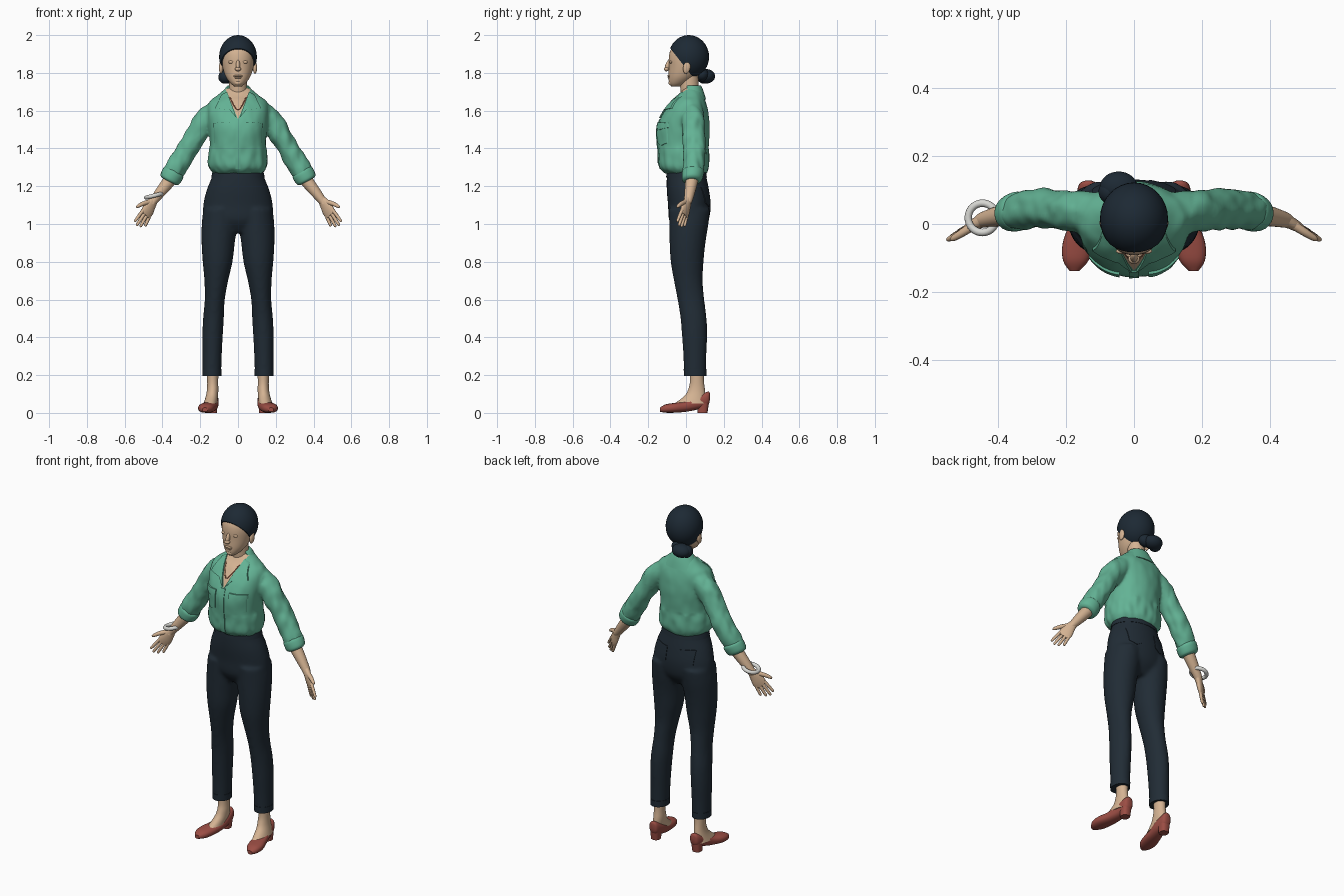
import bpy, bmesh, math
from mathutils import Vector, Matrix, noise
from mathutils.bvhtree import BVHTree

if "Cube" in bpy.data.objects:
    bpy.data.objects.remove(bpy.data.objects["Cube"])

X, Y, Z = Vector((1, 0, 0)), Vector((0, 1, 0)), Vector((0, 0, 1))


def material(name, rgb):
    m = bpy.data.materials.new(name)
    m.diffuse_color = (*rgb, 1)
    m.use_nodes = True
    m.node_tree.nodes["Principled BSDF"].inputs["Base Color"].default_value = m.diffuse_color
    return m


GREEN = material("green_cloth", (0.125, 0.45, 0.30))
NAVY = material("navy_cloth", (0.015, 0.025, 0.036))
HAIR = material("dark_hair", (0.012, 0.022, 0.034))
SKIN = material("skin", (0.66, 0.45, 0.29))
RED = material("red_leather", (0.33, 0.075, 0.058))
SILVER = material("silver", (0.68, 0.68, 0.65))
COPPER = material("copper", (0.36, 0.13, 0.07))


def finish(bm, name, *mats):
    bmesh.ops.recalc_face_normals(bm, faces=bm.faces)
    me = bpy.data.meshes.new(name)
    bm.to_mesh(me)
    bm.free()
    for m in mats:
        me.materials.append(m)
    ob = bpy.data.objects.new(name, me)
    bpy.context.collection.objects.link(ob)
    bpy.ops.object.select_all(action='DESELECT')
    ob.select_set(True)
    bpy.context.view_layer.objects.active = ob
    bpy.ops.object.shade_smooth_by_angle(angle=math.radians(45))
    return ob


def spline(secs, k):
    """Catmull-Rom through section tuples (x, y, z, ru, rv)."""
    out = []
    for i in range(len(secs) - 1):
        a, b, c, d = (secs[max(0, min(len(secs) - 1, i + j))] for j in (-1, 0, 1, 2))
        for t in (j / k for j in range(k)):
            out.append([0.5 * (2 * q + (r - p) * t + (2 * p - 5 * q + 4 * r - s) * t * t
                               + (3 * q - p - 3 * r + s) * t ** 3)
                        for p, q, r, s in zip(a, b, c, d)])
    return out + [list(secs[-1])]


def loft(bm, secs, u=X, v=None, s=1, n=24, p=2.0, k=4):
    """Skin elliptical sections; without v they stand square to the path."""
    pts = spline(secs, k)
    rings = []
    for i, q in enumerate(pts):
        tan = Vector(pts[min(i + 1, len(pts) - 1)][:3]) - Vector(pts[max(i - 1, 0)][:3])
        w = v or tan.cross(u).normalized()
        ring = []
        for j in range(n):
            a = 2 * math.pi * j / n
            c, e = math.cos(a), math.sin(a)
            co = (Vector(q[:3]) + u * q[3] * math.copysign(abs(c) ** (2 / p), c)
                  + w * q[4] * math.copysign(abs(e) ** (2 / p), e))
            ring.append(bm.verts.new((co.x * s, co.y, co.z)))
        rings.append(ring)
    for a, b in zip(rings, rings[1:]):
        for j in range(n):
            bm.faces.new((a[j], a[(j + 1) % n], b[(j + 1) % n], b[j]))
    bm.faces.new(rings[0])
    bm.faces.new(rings[-1])
    return bm


def ball(bm, co, r, rx=0.0):
    m = Matrix.Translation(co) @ Matrix.Rotation(rx, 4, 'X') @ Matrix.Diagonal((*r, 1))
    bmesh.ops.create_uvsphere(bm, u_segments=32, v_segments=20, radius=1, matrix=m)
    return bm


def cut(bm, co, no):
    """Remove the side the normal points to and close the cut."""
    geom = bm.verts[:] + bm.edges[:] + bm.faces[:]
    bmesh.ops.bisect_plane(bm, geom=geom, plane_co=co, plane_no=no, clear_outer=True)
    bmesh.ops.holes_fill(bm, edges=[e for e in bm.edges if e.is_boundary], sides=0)


def fuse(bm, voxel, rounds):
    """Weld overlapping lofts into one smooth skin."""
    ob = finish(bm, "temporary")
    m = ob.modifiers.new("weld", 'REMESH')
    m.mode, m.voxel_size = 'VOXEL', voxel
    m = ob.modifiers.new("relax", 'SMOOTH')
    m.factor, m.iterations = 0.5, rounds
    me = bpy.data.meshes.new_from_object(ob.evaluated_get(bpy.context.evaluated_depsgraph_get()))
    bpy.data.objects.remove(ob)
    out = bmesh.new()
    out.from_mesh(me)
    bpy.data.meshes.remove(me)
    out.normal_update()
    return out


def plate(name, tree, pts, mat, s=1, off=0.005, f=1):
    """Thin patch laid on a surface; f = 1 front, -1 back."""
    bm = bmesh.new()
    bm.faces.new([bm.verts.new((s * x, 0, z)) for x, z in pts])
    bmesh.ops.triangulate(bm, faces=bm.faces[:])
    bmesh.ops.subdivide_edges(bm, edges=bm.edges[:], cuts=7, use_grid_fill=True)
    for v in bm.verts:
        hit = tree.ray_cast(Vector((v.co.x, -f, v.co.z)), Vector((0, f, 0)))[0]
        v.co.y = (hit or tree.find_nearest(v.co)[0]).y + 0.002 * f
    ext = bmesh.ops.extrude_face_region(bm, geom=bm.faces[:], use_keep_orig=True)
    for v in ext["geom"]:
        if isinstance(v, bmesh.types.BMVert):
            v.co.y -= (off + 0.002) * f
    return finish(bm, name, mat)


# Trousers: pelvis and two legs welded together
bm = loft(bmesh.new(), [(0, 0, 1.31, .125, .098), (0, .003, 1.25, .138, .105), (0, .01, 1.18, .166, .112),
                        (0, .018, 1.10, .184, .113), (0, .015, 1.02, .18, .104), (0, .012, .955, .12, .06)],
          v=Y, n=40)
for s in (1, -1):
    loft(bm, [(.095, .018, 1.08, .088, .109), (.098, .015, 1.0, .094, .104), (.105, .008, .9, .088, .095),
              (.108, .006, .8, .079, .087), (.115, .012, .7, .063, .076), (.123, .026, .6, .053, .071),
              (.13, .04, .5, .055, .069), (.135, .045, .4, .054, .066), (.137, .047, .3, .051, .061),
              (.138, .048, .2, .049, .058)], v=Y, s=s, n=32)
trousers = fuse(bm, .011, 4)
trouser_tree = BVHTree.FromBMesh(trousers)
finish(trousers, "trousers", NAVY)
finish(loft(bmesh.new(), [(0, .003, 1.245, .142, .108), (0, 0, 1.30, .13, .102)], v=Y, n=40), "waistband", NAVY)
for s in (1, -1):
    finish(loft(bmesh.new(), [(.138, .048, .232, .0505, .06), (.138, .048, .196, .05, .0595)], v=Y, s=s, n=32),
           "trouser_hem", NAVY)
    plate("back_pocket", trouser_tree, [(.04, 1.19), (.125, 1.195), (.12, 1.11), (.08, 1.09), (.045, 1.11)],
          NAVY, s, .003, -1)

# Shirt: torso and sleeves welded, with soft folds
bm = loft(bmesh.new(), [(0, 0, 1.265, .125, .105), (0, -.01, 1.30, .153, .131), (0, -.012, 1.36, .156, .134),
                        (0, -.015, 1.42, .148, .136), (0, -.015, 1.50, .154, .14), (0, -.007, 1.56, .16, .129),
                        (0, .005, 1.61, .163, .111), (0, .015, 1.65, .15, .089), (0, .025, 1.68, .112, .068),
                        (0, .035, 1.72, .062, .048)], v=Y, n=48, p=2.2)
for s in (1, -1):
    loft(bm, [(.10, .035, 1.60, .056, .06), (.165, .037, 1.555, .061, .063), (.223, .04, 1.47, .06, .057),
              (.275, .045, 1.385, .058, .056), (.328, .04, 1.297, .056, .057), (.352, .035, 1.255, .05, .052),
              (.362, .03, 1.235, .045, .047)], u=Y, s=s)
shirt = fuse(bm, .009, 4)
for v in shirt.verts:
    c = v.co
    amp = .007 if abs(c.x) > .17 or c.z < 1.4 else .003
    v.co += v.normal * amp * noise.noise(Vector((c.x * 26, c.y * 26, c.z * 14)))
# open neckline with clean edges
for s in (1, -1):
    bmesh.ops.bisect_plane(shirt, geom=shirt.verts[:] + shirt.edges[:] + shirt.faces[:],
                           plane_co=(0, 0, 1.555), plane_no=(s, 0, -.42))
for f in shirt.faces:
    c = f.calc_center_median()
    f.material_index = int(c.y < .02 and abs(c.x) < (c.z - 1.555) * .42)
shirt_tree = BVHTree.FromBMesh(shirt)
finish(shirt, "shirt", GREEN, SKIN)

collar = loft(bmesh.new(), [(0, .03, 1.66, .118, .076), (0, .032, 1.70, .082, .062), (0, .034, 1.728, .06, .048),
                            (0, .034, 1.734, .052, .042)], v=Y, n=40)
cut(collar, (0, .005, 0), (0, -1, 0))
finish(collar, "collar_stand", GREEN)
plate("button_placket", shirt_tree, [(-.014, 1.29), (.014, 1.29), (.014, 1.555), (-.014, 1.555)], GREEN, 1, .004)
for s in (1, -1):
    plate("collar_flap", shirt_tree, [(.058, 1.70), (.088, 1.685), (.122, 1.612), (.045, 1.605), (.008, 1.562)],
          GREEN, s, .009)
    plate("chest_pocket", shirt_tree, [(.045, 1.525), (.128, 1.525), (.126, 1.43), (.088, 1.415), (.047, 1.43)],
          GREEN, s, .004)
    plate("pocket_flap", shirt_tree, [(.042, 1.54), (.132, 1.535), (.132, 1.51), (.088, 1.498), (.042, 1.512)],
          GREEN, s, .008)
    finish(loft(bmesh.new(), [(.335, .038, 1.282, .05, .05), (.342, .037, 1.27, .058, .059),
                              (.361, .032, 1.237, .053, .056), (.367, .03, 1.226, .04, .042)], u=Y, s=s),
           "rolled_cuff", GREEN)

# Necklace resting in the neckline
chain = []
for x, z in ((-.042, 1.672), (-.026, 1.635), (0, 1.605), (.026, 1.635), (.042, 1.672)):
    hit = shirt_tree.ray_cast(Vector((x, -1, z)), Y)[0]
    chain.append((x, hit.y - .001, z, .003, .003))
finish(loft(bmesh.new(), chain, u=Y, n=8), "necklace", COPPER)

# Forearms, hands and fingers
d = Vector((.497, -.26, -.83)).normalized()
w = Vector((.68, -.5, .5))
w = (w - d * w.dot(d)).normalized()
wrist = Vector((.445, .012, 1.125))


def at(a, b):
    return tuple(wrist + d * a + w * b)


for s in (1, -1):
    bm = loft(bmesh.new(), [(.33, .037, 1.27, .037, .037), (.39, .025, 1.195, .031, .031),
                            (.445, .012, 1.125, .023, .022), (.455, .006, 1.108, .02, .018)], u=Y, s=s)
    loft(bm, [(*at(-.015, 0), .02, .018), (*at(.025, .003), .031, .018), (*at(.065, 0), .037, .015),
              (*at(.095, 0), .034, .01)], u=w, s=s)
    for i, length in ((-1.5, .062), (-.5, .082), (.5, .09), (1.5, .08)):
        b = .0175 * i
        loft(bm, [(*at(.08, b), .0095, .0095), (*at(.08 + length * .6, b * 1.2), .0085, .0085),
                  (*at(.08 + length * .93, b * 1.3), .007, .007), (*at(.08 + length, b * 1.3), .003, .003)],
             u=w, s=s, n=10)
    loft(bm, [(*at(.015, .012), .014, .014), (*at(.05, .045), .012, .012), (*at(.08, .065), .009, .009),
              (*at(.092, .07), .004, .004)], u=d.cross(w), s=s, n=12)
    finish(bm, "forearm_and_hand", SKIN)

# Bracelet on one wrist
ring = bmesh.new()
loop = []
turn = Matrix.Rotation(math.radians(-14), 3, 'Y')
hoop = [[ring.verts.new(turn @ Vector(((.043 + .011 * math.cos(b)) * math.cos(a),
                                       (.043 + .011 * math.cos(b)) * math.sin(a), .011 * math.sin(b)))
                        + Vector((-.445, .018, 1.15)))
         for b in (math.tau * j / 12 for j in range(12))] for a in (math.tau * i / 36 for i in range(36))]
for i in range(36):
    for j in range(12):
        a, b = hoop[i], hoop[(i + 1) % 36]
        ring.faces.new((a[j], b[j], b[(j + 1) % 12], a[(j + 1) % 12]))
finish(ring, "bracelet", SILVER)

# Head, neck and facial features
bm = loft(bmesh.new(), [(0, -.055, 1.728, .018, .022), (0, -.042, 1.745, .04, .047), (0, -.022, 1.78, .065, .07),
                        (0, -.005, 1.83, .081, .086), (0, 0, 1.88, .087, .091), (0, .005, 1.92, .083, .087),
                        (0, .012, 1.96, .062, .066), (0, .015, 1.985, .03, .03)], v=Y, n=40)
loft(bm, [(0, .03, 1.60, .06, .05), (0, .025, 1.67, .052, .05), (0, .018, 1.73, .047, .049),
          (0, .018, 1.81, .047, .05)], v=Y, n=32)
ball(bm, (0, -.096, 1.838), (.011, .014, .032), math.radians(-18))
ball(bm, (0, -.103, 1.82), (.017, .014, .011))
ball(bm, (0, -.09, 1.784), (.024, .009, .006))
ball(bm, (0, -.087, 1.775), (.02, .01, .006))
ball(bm, (0, -.077, 1.747), (.02, .016, .014))
for s in (1, -1):
    ball(bm, (s * .036, -.08, 1.857), (.017, .008, .008))
    ball(bm, (s * .09, .004, 1.828), (.011, .019, .033), math.radians(-10))
finish(bm, "head_and_neck", SKIN)

# Swept-back hair with a low side bun
bm = ball(bmesh.new(), (0, .015, 1.885), (.1, .107, .115))
cut(bm, (0, -.095, 1.945), Vector((0, -.185, -.145)).normalized())
finish(bm, "hair", HAIR)
bm = ball(bmesh.new(), (-.045, .108, 1.782), (.055, .046, .038))
ball(bm, (-.07, .095, 1.778), (.034, .036, .035))
ball(bm, (-.015, .085, 1.79), (.045, .035, .035))
finish(bm, "hair_bun", HAIR)

# Feet and flat shoes, toes turned out
for s in (1, -1):
    finish(loft(bmesh.new(), [(.134, .055, .26, .033, .038), (.134, .058, .17, .029, .037), (.134, .056, .125, .03, .044),
                              (.138, .048, .09, .032, .056), (.146, .025, .05, .036, .085)], v=Y, s=s),
           "foot", SKIN)
    bm = loft(bmesh.new(), [(.134, .127, .088, .01, .016), (.135, .115, .075, .027, .037), (.138, .06, .054, .036, .036),
                            (.15, 0, .034, .041, .028), (.164, -.06, .027, .046, .026),
                            (.171, -.108, .023, .037, .022), (.175, -.138, .017, .014, .011)],
              v=Z, s=s, p=2.4)
    loft(bm, [(.137, .088, 0, .025, .026), (.136, .09, .055, .029, .031)], v=Y, s=s, p=2.6)
    finish(bm, "shoe", RED)
